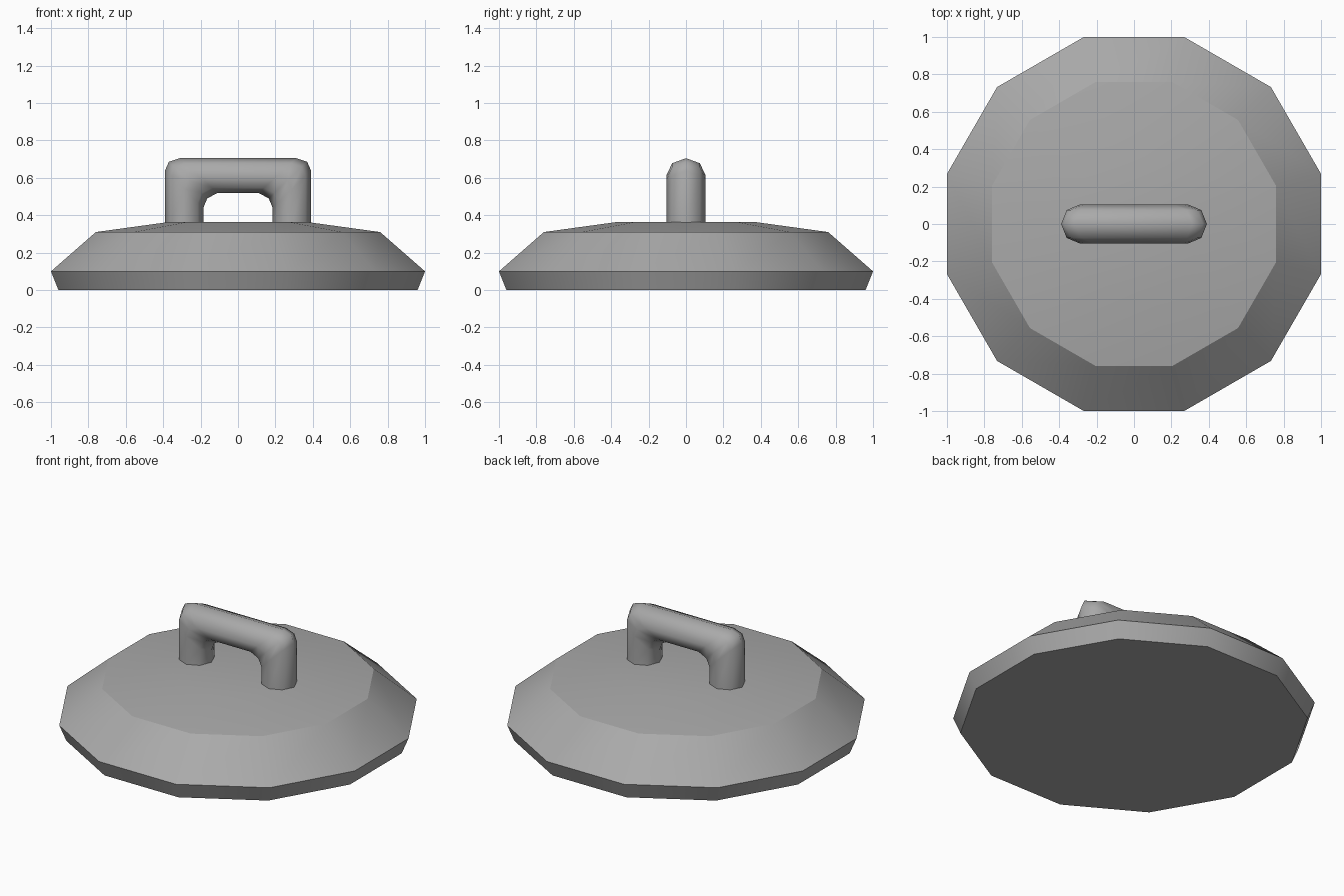
import bpy, bmesh, math

if "Cube" in bpy.data.objects:
    bpy.data.objects.remove(bpy.data.objects["Cube"])

grey = bpy.data.materials.new("plain_grey")
grey.use_nodes = True
grey.diffuse_color = (0.4, 0.4, 0.4, 1)
grey.node_tree.nodes["Principled BSDF"].inputs["Base Color"].default_value = (0.4, 0.4, 0.4, 1)


def loft(name, rings, smooth_angle):
    """Bridge a list of equal-length point rings and cap both ends."""
    bm = bmesh.new()
    loops = [[bm.verts.new(p) for p in ring] for ring in rings]
    n = len(loops[0])
    for a, b in zip(loops, loops[1:]):
        for i in range(n):
            j = (i + 1) % n
            bm.faces.new((a[i], a[j], b[j], b[i]))
    bm.faces.new(loops[0])
    bm.faces.new(loops[-1])
    bmesh.ops.recalc_face_normals(bm, faces=bm.faces)
    mesh = bpy.data.meshes.new(name)
    bm.to_mesh(mesh)
    bm.free()
    mesh.materials.append(grey)
    obj = bpy.data.objects.new(name, mesh)
    bpy.context.collection.objects.link(obj)
    bpy.ops.object.select_all(action="DESELECT")
    obj.select_set(True)
    bpy.context.view_layer.objects.active = obj
    bpy.ops.object.shade_smooth_by_angle(angle=math.radians(smooth_angle))
    return obj


def lid_ring(apothem, z, sides=12):
    r = apothem / math.cos(math.pi / sides)
    angles = [(i + 0.5) * math.tau / sides for i in range(sides)]
    return [(r * math.cos(a), r * math.sin(a), z) for a in angles]


def tube_ring(x, z, half_x, half_z, sides=8, half_y=0.105):
    angles = [i * math.tau / sides for i in range(sides)]
    return [(x + half_x * math.cos(a), half_y * math.sin(a), z + half_z * math.cos(a))
            for a in angles]


# Twelve-sided lid: flared rim, sloping shoulder, shallow crown
lid_profile = [(0.96, 0), (1.0, 0.1), (0.76, 0.31), (0.36, 0.365)]
loft("lid", [lid_ring(r, z) for r, z in lid_profile], 30.5)

# Handle: one leg and rounded corner, mirrored to the other side
half_handle = [
    (0.2875, 0.355, 0.1025, 0),
    (0.2875, 0.54, 0.1025, 0.1),
    (0.267, 0.588, 0.1025, 0.098),
    (0.211, 0.612, 0.1015, 0.093),
]
other_half = [(-x, z, -hx, hz) for x, z, hx, hz in reversed(half_handle)]
loft("handle", [tube_ring(*s) for s in half_handle + other_half], 60)
